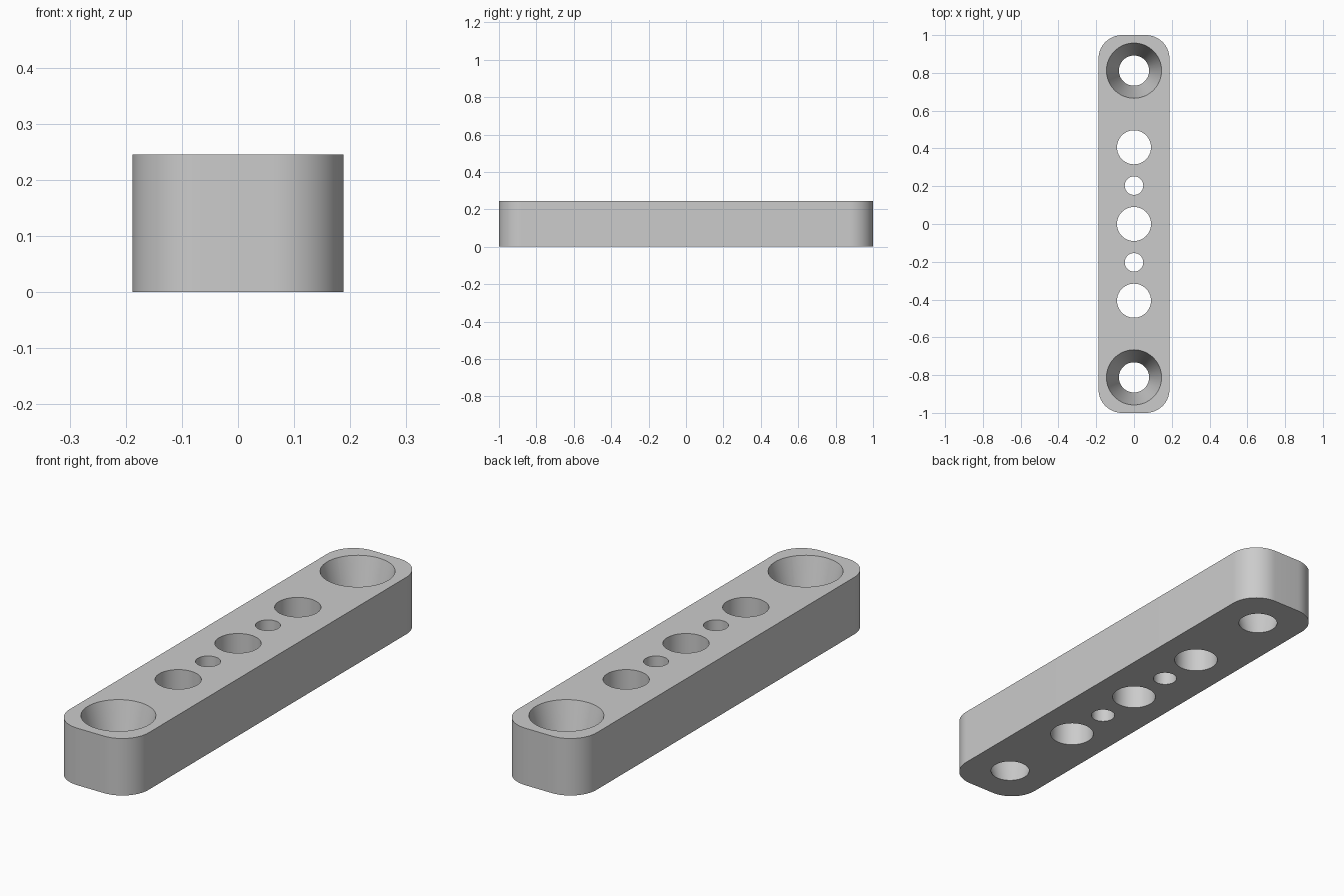
import bpy, bmesh, math
from mathutils import Matrix, Vector

cube = bpy.data.objects.get("Cube")
if cube:
    bpy.data.objects.remove(cube, do_unlink=True)

WIDTH, LENGTH, HEIGHT = 0.376, 2.0, 0.245
CORNER = 0.125
PITCH = 0.203


def make_object(name, bm):
    mesh = bpy.data.meshes.new(name)
    bm.to_mesh(mesh)
    bm.free()
    obj = bpy.data.objects.new(name, mesh)
    bpy.context.collection.objects.link(obj)
    return obj


# Plain grey material
grey = bpy.data.materials.new("light_grey")
grey.use_nodes = True
colour = (0.6, 0.6, 0.6, 1)
grey.diffuse_color = colour
grey.node_tree.nodes["Principled BSDF"].inputs["Base Color"].default_value = colour

# Bar with rounded vertical corners
bm = bmesh.new()
bmesh.ops.create_cube(bm, size=1)
bmesh.ops.scale(bm, vec=(WIDTH, LENGTH, HEIGHT), verts=bm.verts)
bmesh.ops.translate(bm, vec=(0, 0, HEIGHT / 2), verts=bm.verts)
uprights = [e for e in bm.edges
            if abs((e.verts[0].co - e.verts[1].co).z) > HEIGHT / 2]
bmesh.ops.bevel(bm, geom=uprights, offset=CORNER, segments=16,
                profile=0.5, affect='EDGES')
bar = make_object("mounting_bar", bm)
bar.data.materials.append(grey)

# Hole cutters: tapered at the ends, straight in the middle
bm = bmesh.new()
MARGIN = 0.05


def add_hole(y, bottom, top):
    overrun = (top - bottom) * MARGIN / HEIGHT
    bmesh.ops.create_cone(
        bm, cap_ends=True, segments=64,
        radius1=bottom - overrun, radius2=top + overrun,
        depth=HEIGHT + 2 * MARGIN,
        matrix=Matrix.Translation(Vector((0, y, HEIGHT / 2))))


add_hole(0, 0.09, 0.09)
for side in (-1, 1):
    add_hole(side * PITCH, 0.049, 0.049)
    add_hole(side * PITCH * 2, 0.09, 0.09)
    add_hole(side * PITCH * 4, 0.08, 0.146)
cutter = make_object("hole_cutter", bm)
cutter.hide_render = True

# Cut the holes, then drop the cutter
cut = bar.modifiers.new("holes", 'BOOLEAN')
cut.operation = 'DIFFERENCE'
cut.solver = 'EXACT'
cut.object = cutter
bpy.ops.object.select_all(action='DESELECT')
bar.select_set(True)
bpy.context.view_layer.objects.active = bar
bpy.ops.object.modifier_apply(modifier=cut.name)
bpy.data.objects.remove(cutter, do_unlink=True)

bpy.ops.object.shade_smooth_by_angle(angle=math.radians(30))
